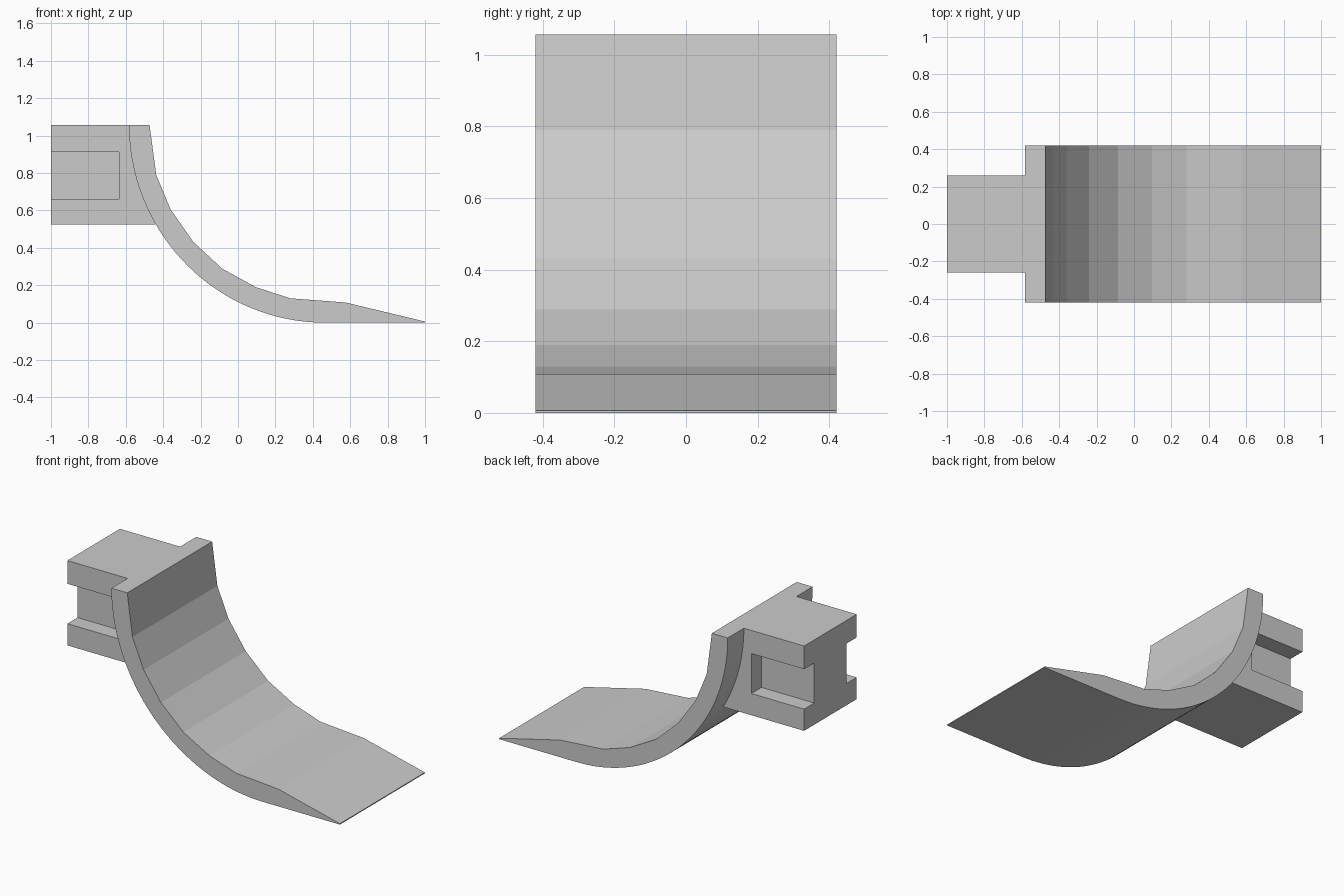
import bpy, bmesh, math

if "Cube" in bpy.data.objects:
    bpy.data.objects.remove(bpy.data.objects["Cube"])

HALF_W = 0.42                      # half width of the blade
CX, CZ, R = 0.464, 1.057, 1.047    # arc of the blade's back
Z_OFF = CZ - R
TOP = 1.057


def arc(a0, a1, n):
    """Points on the back arc, angle measured down from the -x direction."""
    pts = []
    for i in range(n + 1):
        a = math.radians(a0 + (a1 - a0) * i / n)
        pts.append((CX - R * math.cos(a), CZ - R * math.sin(a) - Z_OFF * math.sin(a) ** 2))
    return pts


def prism(name, profile, y0, y1):
    """Extrude an x-z profile along y."""
    bm = bmesh.new()
    face = bm.faces.new([bm.verts.new((x, y0, z)) for x, z in profile])
    ext = bmesh.ops.extrude_face_region(bm, geom=[face])
    new = [v for v in ext["geom"] if isinstance(v, bmesh.types.BMVert)]
    bmesh.ops.translate(bm, verts=new, vec=(0, y1 - y0, 0))
    bmesh.ops.recalc_face_normals(bm, faces=bm.faces)
    mesh = bpy.data.meshes.new(name)
    bm.to_mesh(mesh)
    bm.free()
    obj = bpy.data.objects.new(name, mesh)
    bpy.context.collection.objects.link(obj)
    return obj


# Curved blade: smooth arc behind, faceted front, flat sole to a thin tip
back = arc(0, 86, 43)
front = [(1.0, 0.006), (0.575, 0.108), (0.28, 0.13), (0.095, 0.19), (-0.085, 0.289),
         (-0.24, 0.433), (-0.36, 0.605), (-0.437, 0.79), (-0.473, TOP)]
blade = prism("curved_blade", back + [(0.464, 0.0), (1.0, 0.0)] + front, -HALF_W, HALF_W)
for p in blade.data.polygons:      # only the round back is smooth
    c = p.center
    p.use_smooth = (abs(p.normal.y) < 0.5 and c.x < 0.42
                    and abs(math.hypot(c.x - CX, c.z - CZ) - R) < 0.015)

# Rear mount: block whose front end follows the blade's back
mount = prism("rear_mount", [(-1.0, TOP)] + arc(0, 30, 15) + [(-0.445, 0.526), (-1.0, 0.526)],
              -0.26, 0.26)

# Side slots, cut 0.1 deep into both sides of the mount
slot = [(-1.1, 0.662), (-0.635, 0.662), (-0.635, 0.912), (-1.1, 0.912)]
for s in (-1, 1):
    cutter = prism("slot_cutter", slot, s * 0.16, s * 0.36)
    cutter.hide_render = True
    mod = mount.modifiers.new("slot", "BOOLEAN")
    mod.operation, mod.solver, mod.object = "DIFFERENCE", "EXACT", cutter
    bpy.context.view_layer.objects.active = mount
    bpy.ops.object.modifier_apply(modifier=mod.name)
    bpy.data.objects.remove(cutter)
